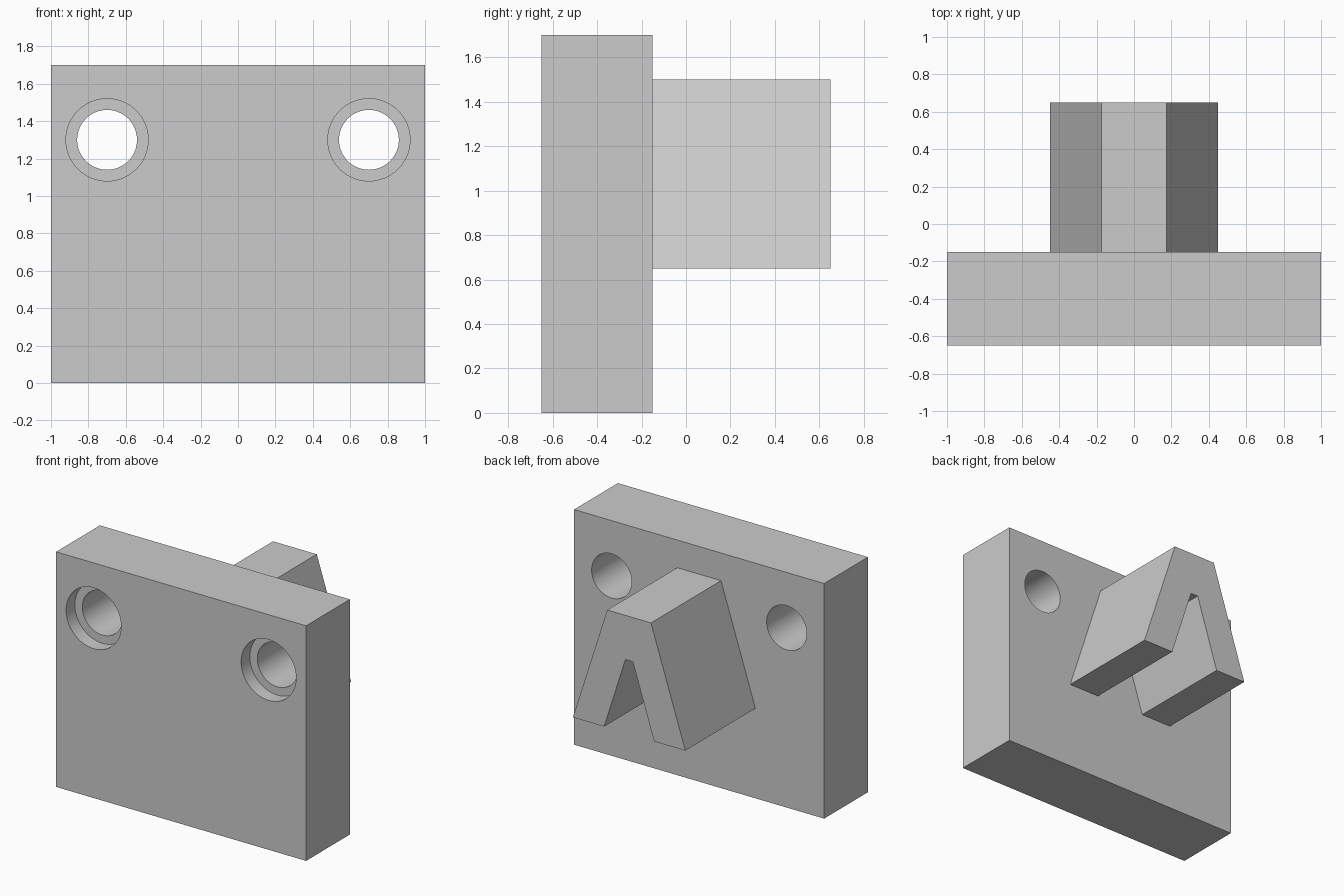
import bpy
from math import pi, radians

cube = bpy.data.objects.get("Cube")
if cube:
    bpy.data.objects.remove(cube, do_unlink=True)

grey = bpy.data.materials.new("plain_grey")
grey.use_nodes = True
colour = (0.6, 0.6, 0.6, 1)
grey.diffuse_color = colour
grey.node_tree.nodes["Principled BSDF"].inputs["Base Color"].default_value = colour

FRONT, BACK, END = -0.65, -0.15, 0.65


def extrude_profile(name, profile, y0, y1):
    """Closed prism from an (x, z) profile running counter-clockwise seen from the front."""
    n = len(profile)
    verts = [(x, y, z) for y in (y0, y1) for x, z in profile]
    faces = [tuple(range(n)), tuple(reversed(range(n, 2 * n)))]
    for i in range(n):
        j = (i + 1) % n
        faces.append((j, i, i + n, j + n))
    mesh = bpy.data.meshes.new(name)
    mesh.from_pydata(verts, [], faces)
    mesh.materials.append(grey)
    obj = bpy.data.objects.new(name, mesh)
    bpy.context.collection.objects.link(obj)
    return obj


def drill(name, x, z, radius, y0, y1):
    bpy.ops.mesh.primitive_cylinder_add(
        vertices=64, radius=radius, depth=y1 - y0,
        location=(x, (y0 + y1) / 2, z), rotation=(pi / 2, 0, 0))
    obj = bpy.context.object
    obj.name = name
    obj.data.materials.append(grey)
    return obj


def combine(target, tool, operation):
    """Apply a boolean, then discard the tool."""
    tool.hide_render = True
    bpy.context.view_layer.objects.active = target
    mod = target.modifiers.new(operation.lower(), 'BOOLEAN')
    mod.operation = operation
    mod.solver = 'EXACT'
    mod.object = tool
    bpy.ops.object.modifier_apply(modifier=mod.name)
    bpy.data.objects.remove(tool, do_unlink=True)


# Back plate
bracket = extrude_profile("wall_bracket", [(-1, 0), (1, 0), (1, 1.7), (-1, 1.7)], FRONT, BACK)

# Notched wedge hook, rooted slightly inside the plate so the union is clean
half = [(0.03, 1.18), (0.2, 0.65), (0.45, 0.65), (0.175, 1.5)]
hook = extrude_profile("hook", half + [(-x, z) for x, z in reversed(half)], BACK - 0.05, END)
combine(bracket, hook, 'UNION')

# Counterbored screw holes
for side in (-1, 1):
    combine(bracket, drill("through_hole", side * 0.7, 1.3, 0.16, FRONT - 0.1, BACK + 0.1), 'DIFFERENCE')
    combine(bracket, drill("counterbore", side * 0.7, 1.3, 0.22, FRONT - 0.1, FRONT + 0.1), 'DIFFERENCE')

# Smooth bores, crisp edges
bpy.ops.object.select_all(action='DESELECT')
bracket.select_set(True)
bpy.context.view_layer.objects.active = bracket
bpy.ops.object.shade_smooth_by_angle(angle=radians(15))
